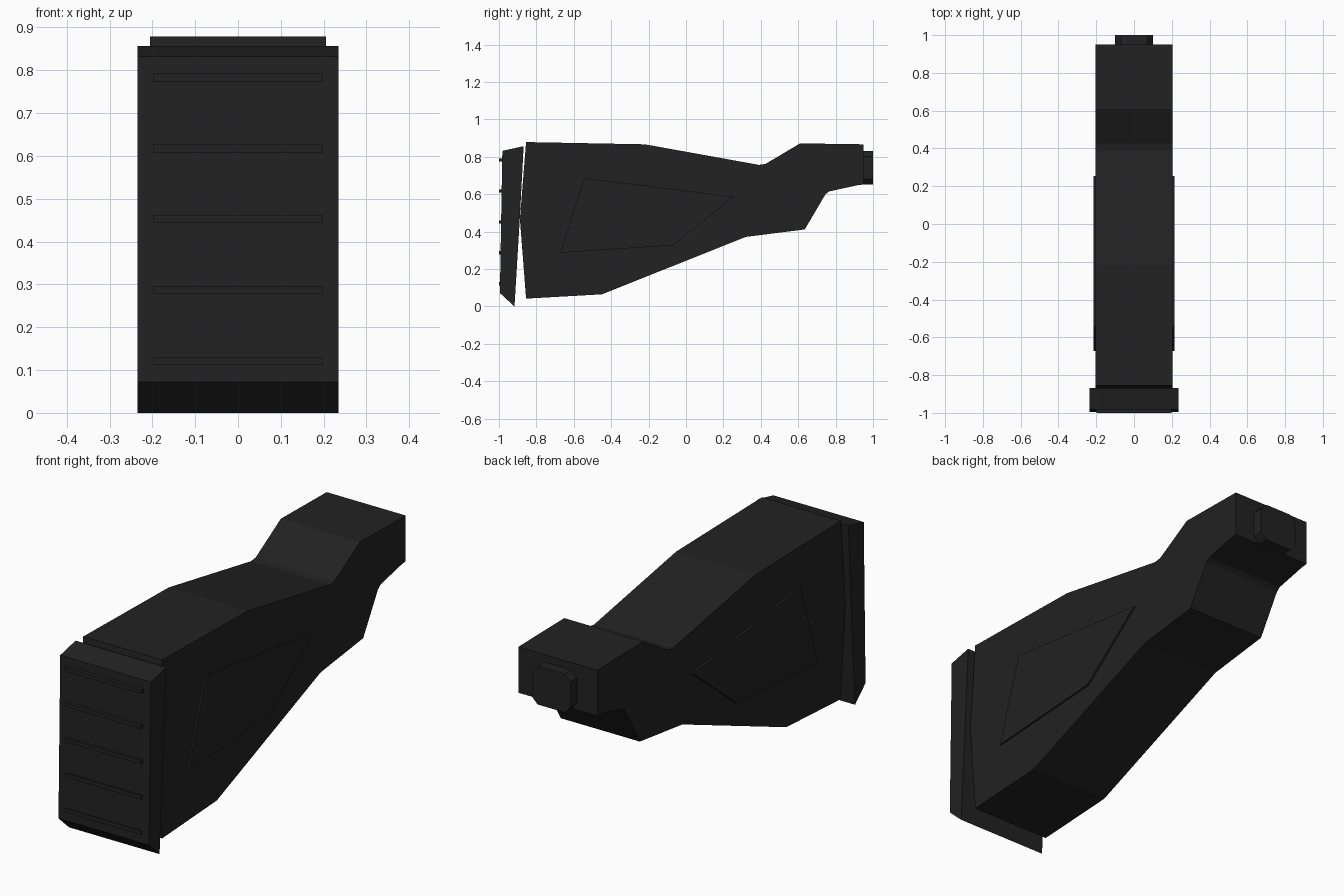
import bpy, bmesh

if "Cube" in bpy.data.objects:
    bpy.data.objects.remove(bpy.data.objects["Cube"])

black = bpy.data.materials.new("matte_black")
black.diffuse_color = (0.016, 0.016, 0.016, 1)
black.use_nodes = True
black.node_tree.nodes["Principled BSDF"].inputs["Base Color"].default_value = black.diffuse_color


def prism(name, points, place, a, b):
    """Extrude a 2D profile from depth a to depth b; place maps (u, v, depth) to xyz."""
    bm = bmesh.new()
    lo = [bm.verts.new(place(u, v, a)) for u, v in points]
    hi = [bm.verts.new(place(u, v, b)) for u, v in points]
    bm.faces.new(lo)
    bm.faces.new(hi)
    n = len(points)
    for i in range(n):
        j = (i + 1) % n
        bm.faces.new((lo[i], lo[j], hi[j], hi[i]))
    bmesh.ops.recalc_face_normals(bm, faces=bm.faces)
    mesh = bpy.data.meshes.new(name)
    bm.to_mesh(mesh)
    bm.free()
    mesh.materials.append(black)
    obj = bpy.data.objects.new(name, mesh)
    bpy.context.collection.objects.link(obj)
    return obj


def side(y, z, x):
    return (x, y, z)


def end(x, z, y):
    return (x, y, z)


# Main stock body
body = [(-0.855, 0.882), (-0.22, 0.87), (0.39, 0.76), (0.425, 0.765),
        (0.61, 0.875), (0.95, 0.87), (0.95, 0.655), (0.92, 0.652),
        (0.765, 0.618), (0.745, 0.602), (0.635, 0.415), (0.32, 0.375),
        (-0.45, 0.068), (-0.855, 0.045), (-0.888, 0.47)]
prism("stock_body", body, side, -0.205, 0.205)

# Butt pad
pad = [(-0.982, 0.835), (-0.868, 0.86), (-0.89, 0.45), (-0.917, 0.003), (-0.995, 0.075)]
prism("butt_pad", pad, side, -0.235, 0.235)

# Grip ribs on the pad
for i in range(5):
    z = 0.124 + i * 0.1655
    rib = [(-0.198, z - 0.009), (0.198, z - 0.009), (0.198, z + 0.009), (-0.198, z + 0.009)]
    prism(f"pad_rib_{i + 1}", rib, end, -1.0, -0.975)

# Raised cheek panels on both sides
panel = [(0.255, 0.59), (-0.545, 0.69), (-0.672, 0.29), (-0.067, 0.33)]
for name, s in (("left_panel", -1), ("right_panel", 1)):
    prism(name, panel, side, s * 0.195, s * 0.214)

# Chamfered mounting lug at the narrow end
lug = [(-0.1, 0.685), (-0.07, 0.655), (0.07, 0.655), (0.1, 0.685),
       (0.1, 0.805), (0.07, 0.835), (-0.07, 0.835), (-0.1, 0.805)]
prism("mounting_lug", lug, end, 0.94, 1.0)

# Rest the lowest edge on the ground
for o in bpy.context.collection.objects:
    o.location.z = -0.003
